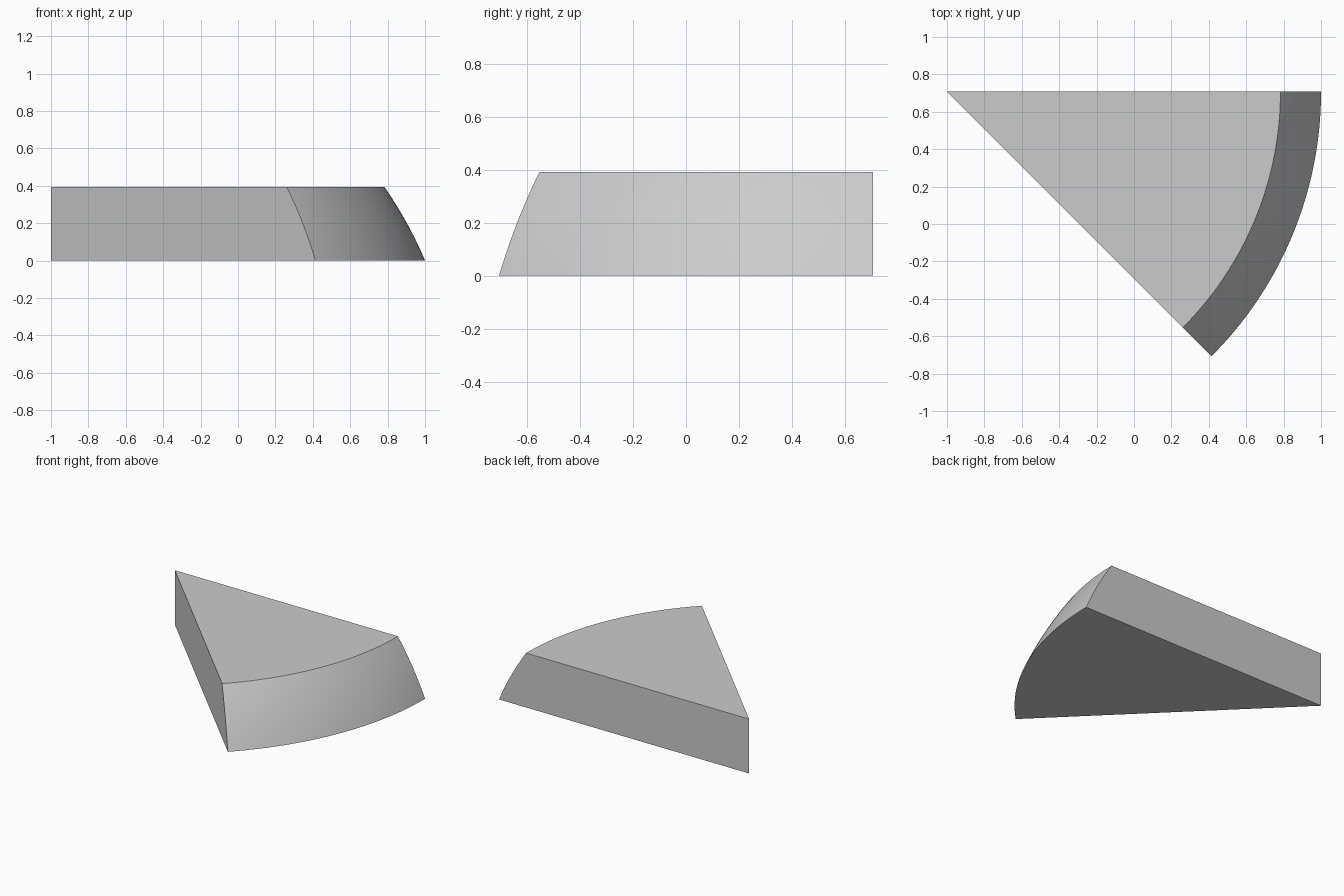
import bpy, bmesh
from math import sqrt, radians

cube = bpy.data.objects.get("Cube")
if cube:
    bpy.data.objects.remove(cube, do_unlink=True)

HEIGHT = 0.393
DROP = 0.848                       # dome centre lies this far below the base
DOME_SQ = 4 + DROP ** 2            # squared dome radius
RINGS, STEPS = 16, 48

grey = bpy.data.materials.new("plain grey")
grey.use_nodes = True
colour = (0.6, 0.6, 0.6, 1)
grey.diffuse_color = colour
grey.node_tree.nodes["Principled BSDF"].inputs["Base Color"].default_value = colour

# Half section: flat base, domed outer rim, flat top
heights = [HEIGHT * i / RINGS for i in range(RINGS + 1)]
profile = [(0, 0)]
profile += [(sqrt(DOME_SQ - (z + DROP) ** 2), z) for z in heights]
profile.append((0, HEIGHT))

# Sweep the section through an eighth of a turn
bm = bmesh.new()
verts = [bm.verts.new((r, 0, z)) for r, z in profile]
edges = [bm.edges.new(pair) for pair in zip(verts, verts[1:])]
bmesh.ops.spin(bm, geom=verts + edges, cent=(0, 0, 0), axis=(0, 0, 1),
               angle=radians(-45), steps=STEPS)
bmesh.ops.remove_doubles(bm, verts=bm.verts, dist=1e-5)

# Close both cut sides
bm.edges.new([min(bm.verts, key=lambda v: v.co.xy.length + s * v.co.z)
              for s in (1, -1)])
for side in ((0, 1), (1, 1)):
    cut = [v for v in bm.verts
           if abs(side[0] * v.co.x + side[1] * v.co.y) < 1e-4]
    rim = sorted((v for v in cut if v.co.xy.length > 0.01), key=lambda v: v.co.z)
    axis = sorted((v for v in cut if v.co.xy.length <= 0.01), key=lambda v: -v.co.z)
    bm.faces.new(rim + axis)
bmesh.ops.recalc_face_normals(bm, faces=bm.faces)

# Put the tip in the back right corner of the frame
bmesh.ops.translate(bm, verts=bm.verts, vec=(-1, sqrt(0.5), 0))

mesh = bpy.data.meshes.new("dome_wedge")
bm.to_mesh(mesh)
bm.free()
mesh.materials.append(grey)
wedge = bpy.data.objects.new("dome_wedge", mesh)
bpy.context.collection.objects.link(wedge)
bpy.context.view_layer.objects.active = wedge
wedge.select_set(True)
bpy.ops.object.shade_smooth_by_angle(angle=radians(20))
